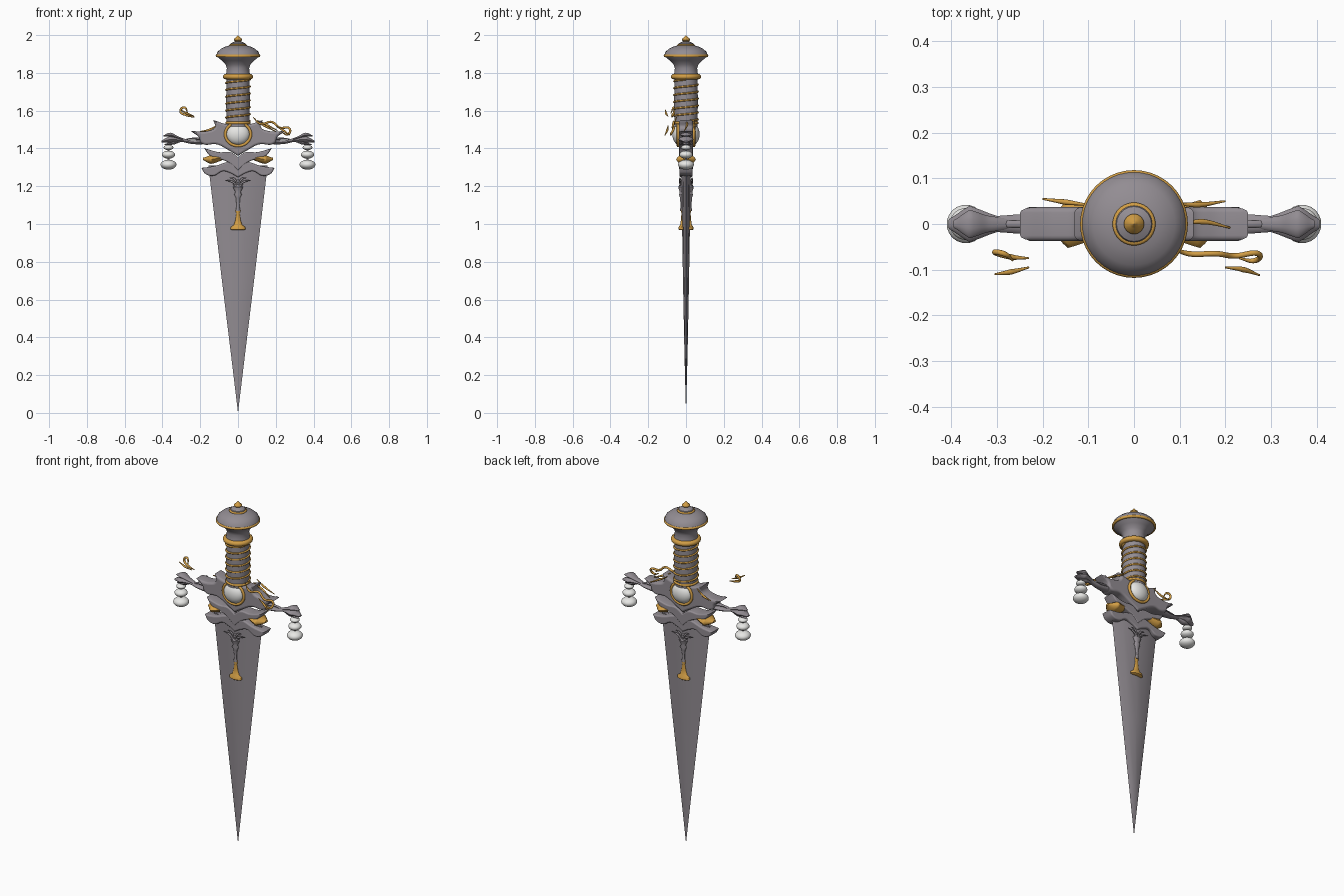
import bpy, bmesh, math
from mathutils import Matrix

cube = bpy.data.objects.get("Cube")
if cube:
    bpy.data.objects.remove(cube, do_unlink=True)


def material(name, rgb):
    m = bpy.data.materials.new(name)
    m.use_nodes = True
    m.diffuse_color = (*rgb, 1)
    m.node_tree.nodes["Principled BSDF"].inputs["Base Color"].default_value = (*rgb, 1)
    return m


STEEL = material("grey steel", (0.29, 0.265, 0.29))
GOLD = material("warm gold", (0.64, 0.34, 0.06))
PEARL = material("pearl white", (0.8, 0.8, 0.78))


def finish(name, mesh, mat, mirror="", angle=40):
    """Link a mesh, colour it, mirror it over world axes and shade it."""
    mesh.materials.clear()
    mesh.materials.append(mat)
    ob = bpy.data.objects.new(name, mesh)
    bpy.context.collection.objects.link(ob)
    if mirror:
        mod = ob.modifiers.new("Mirror", "MIRROR")
        mod.use_axis = ["X" in mirror, "Y" in mirror, False]
        mod.use_mirror_merge = False
    bpy.ops.object.select_all(action="DESELECT")
    ob.select_set(True)
    bpy.context.view_layer.objects.active = ob
    bpy.ops.object.shade_smooth_by_angle(angle=math.radians(angle))
    return ob


def lathe(name, profile, mat, center=(0, 0), squash=1, mirror="", segs=40):
    """Spin (radius, z) pairs about a vertical axis."""
    bm = bmesh.new()
    rings = []
    for r, z in profile:
        angles = [2 * math.pi * i / segs for i in range(segs)]
        rings.append([bm.verts.new((center[0] + r * math.cos(a),
                                    center[1] + r * squash * math.sin(a), z)) for a in angles])
    for low, high in zip(rings, rings[1:]):
        for i in range(segs):
            j = (i + 1) % segs
            bm.faces.new((low[i], low[j], high[j], high[i]))
    bm.faces.new(rings[0][::-1])
    bm.faces.new(rings[-1])
    bmesh.ops.remove_doubles(bm, verts=bm.verts, dist=1e-6)
    bmesh.ops.recalc_face_normals(bm, faces=bm.faces)
    me = bpy.data.meshes.new(name)
    bm.to_mesh(me)
    bm.free()
    return finish(name, me, mat, mirror)


def ball(name, loc, size, mat, mirror=""):
    bm = bmesh.new()
    bmesh.ops.create_uvsphere(bm, u_segments=28, v_segments=16, radius=1,
                              matrix=Matrix.Translation(loc) @ Matrix.Diagonal((*size, 1)))
    me = bpy.data.meshes.new(name)
    bm.to_mesh(me)
    bm.free()
    return finish(name, me, mat, mirror)


def curve_mesh(name, cu):
    ob = bpy.data.objects.new(name, cu)
    bpy.context.collection.objects.link(ob)
    bpy.context.view_layer.update()
    me = bpy.data.meshes.new_from_object(ob.evaluated_get(bpy.context.evaluated_depsgraph_get()))
    bpy.data.objects.remove(ob)
    me.name = name
    return me


def spline(cu, points, sharp=(), radii=None, cyclic=False):
    sp = cu.splines.new("BEZIER")
    sp.bezier_points.add(len(points) - 1)
    for i, (bp, co) in enumerate(zip(sp.bezier_points, points)):
        bp.co = co
        bp.radius = radii[i] if radii else 1
    for i, bp in enumerate(sp.bezier_points):
        bp.handle_left_type = bp.handle_right_type = "VECTOR" if i in sharp else "AUTO"
    sp.use_cyclic_u = cyclic


def tube(name, points, radii, mat, mirror="", depth=1, cyclic=False, y=0):
    """Sweep a round section along points; depth stretches it in y before moving by y."""
    cu = bpy.data.curves.new(name, "CURVE")
    cu.dimensions = "3D"
    cu.bevel_depth = 1
    cu.bevel_resolution = 3
    cu.resolution_u = 8
    cu.use_fill_caps = True
    if not isinstance(radii, (list, tuple)):
        radii = [radii] * len(points)
    spline(cu, points, (), radii, cyclic)
    me = curve_mesh(name, cu)
    me.transform(Matrix.Translation((0, y, 0)) @ Matrix.Diagonal((1, depth, 1, 1)))
    return finish(name, me, mat, mirror, 60)


def plate(name, half, tips, depth, bevel, mat):
    """Symmetrical thick plate from the +x half outline, running top centre to bottom centre."""
    last = len(half) - 1
    pts = half + [(-x, z) for x, z in half[-2:0:-1]]
    sharp = set(tips) | {2 * last - t for t in tips}
    cu = bpy.data.curves.new(name, "CURVE")
    cu.dimensions = "2D"
    cu.fill_mode = "BOTH"
    cu.extrude = depth - bevel
    cu.bevel_depth = bevel
    cu.bevel_resolution = 3
    cu.offset = -bevel * 0.7
    cu.resolution_u = 8
    spline(cu, [(x, z, 0) for x, z in pts], sharp, None, True)
    me = curve_mesh(name, cu)
    me.transform(Matrix.Rotation(math.pi / 2, 4, "X"))
    return finish(name, me, mat)


# Blade: lens section narrowing straight to the tip
bm = bmesh.new()
section = [(1, 0), (0.6, 0.65), (0, 1), (-0.6, 0.65), (-1, 0), (-0.6, -0.65), (0, -1), (0.6, -0.65)]
rings = [[bm.verts.new((x * w, y * t, z)) for x, y in section]
         for z, w, t in ((1.31, 0.157, 0.026), (0.7, 0.085, 0.016), (0.3, 0.036, 0.008))]
tip = bm.verts.new((0, 0, 0))
for i in range(8):
    j = (i + 1) % 8
    for a, b in zip(rings, rings[1:]):
        bm.faces.new((a[i], a[j], b[j], b[i]))
    bm.faces.new((rings[-1][i], rings[-1][j], tip))
bm.faces.new(rings[0])
bmesh.ops.recalc_face_normals(bm, faces=bm.faces)
me = bpy.data.meshes.new("blade")
bm.to_mesh(me)
bm.free()
finish("blade", me, STEEL, "", 30)

# Grip, spiral wire and collars
lathe("grip", [(0.058, 1.48), (0.061, 1.54), (0.063, 1.66), (0.059, 1.79)], STEEL)
turns, steps = 6, 12
tube("grip_wire", [(0.063 * math.cos(t * 2 * math.pi / steps), 0.063 * math.sin(t * 2 * math.pi / steps),
                    1.545 + 0.22 * t / (turns * steps)) for t in range(turns * steps + 1)], 0.005, GOLD)


def ring(name, radius, z, thick, height=1):
    prof = [(radius + thick * math.cos(a), z + height * thick * math.sin(a))
            for a in [math.pi * k / 6 - math.pi / 2 for k in range(7)]]
    lathe(name, [(radius - thick, prof[0][1])] + prof + [(radius - thick, prof[-1][1])], GOLD)


ring("base_collar", 0.06, 1.535, 0.007)
ring("grip_collar", 0.066, 1.78, 0.014)

# Pommel
lathe("pommel", [(0.066, 1.78), (0.062, 1.80), (0.059, 1.825), (0.066, 1.845), (0.085, 1.865), (0.108, 1.883),
                 (0.115, 1.892), (0.108, 1.912), (0.09, 1.928), (0.062, 1.941), (0.043, 1.945), (0.038, 1.957),
                 (0.024, 1.964), (0.012, 1.968)], STEEL)
ring("pommel_rim", 0.112, 1.89, 0.006, 1.2)
ring("pommel_cap_ring", 0.041, 1.946, 0.006)
lathe("pommel_finial", [(0.01, 1.962), (0.014, 1.967), (0.022, 1.974), (0.02, 1.981), (0.01, 1.988),
                        (0.006, 1.994), (0.0005, 2.0)], GOLD)

# Guard body with horned shoulders
plate("guard_body", [(0, 1.53), (0.06, 1.525), (0.125, 1.545), (0.118, 1.512), (0.165, 1.488), (0.238, 1.488),
                     (0.205, 1.462), (0.19, 1.43), (0.11, 1.425), (0.05, 1.395), (0, 1.365)],
      (2, 5, 10), 0.037, 0.012, STEEL)

# Guard arms and their leaf ends
tube("guard_arm", [(0.16, 0, 1.438), (0.24, 0, 1.433), (0.30, 0, 1.443), (0.36, 0, 1.447), (0.405, 0, 1.436)],
     [0.016, 0.01, 0.008, 0.018, 0.005], STEEL, "X", 2.2)
tube("arm_upper_leaf", [(0.27, 0, 1.442), (0.32, 0, 1.458), (0.36, 0, 1.472), (0.395, 0, 1.466)],
     [0.004, 0.007, 0.012, 0.003], STEEL, "X", 2.6)
tube("arm_twig", [(0.2, 0, 1.45), (0.25, 0, 1.452), (0.3, 0, 1.44), (0.34, 0, 1.43), (0.39, 0, 1.42)],
     [0.008, 0.004, 0.004, 0.01, 0.003], STEEL, "X", 2)

# Hanging pearls
for label, z, r, h in (("top", 1.405, 0.026, 0.014), ("middle", 1.367, 0.035, 0.021), ("bottom", 1.314, 0.042, 0.026)):
    ball(label + "_pearl", (0.368, 0, z), (r, r, h), PEARL, "X")
lathe("pearl_pin", [(0.006, 1.29), (0.006, 1.44)], STEEL, (0.368, 0), 1, "X", 12)

# Central gems with gold bezels
ball("gem", (0, 0.036, 1.475), (0.062, 0.036, 0.056), PEARL, "Y")
loop = [2 * math.pi * k / 16 for k in range(16)]
tube("gem_bezel", [(0.067 * math.cos(a), -0.042, 1.475 + 0.061 * math.sin(a)) for a in loop],
     0.0075, GOLD, "Y", 1, True)

# Winged crest over the blade root
plate("upper_crest", [(0, 1.352), (0.04, 1.378), (0.10, 1.378), (0.175, 1.398), (0.145, 1.362), (0.09, 1.345),
                      (0.045, 1.325), (0, 1.285)], (0, 3, 7), 0.036, 0.007, STEEL)
plate("lower_crest", [(0, 1.335), (0.06, 1.325), (0.12, 1.305), (0.19, 1.295), (0.172, 1.268), (0.13, 1.258),
                      (0.08, 1.282), (0.04, 1.272), (0, 1.25)], (3, 8), 0.034, 0.008, STEEL)
tube("crest_teardrop", [(0.045, 0, 1.362), (0.09, 0, 1.352), (0.145, 0, 1.342), (0.185, 0, 1.345)],
     [0.005, 0.017, 0.025, 0.006], GOLD, "X", 2.1)

# Blade ornament: leaf fan, steel stem and gold trumpet on both faces
for label, x, z in (("outer", 0.07, 1.232), ("middle", 0.045, 1.246), ("inner", 0.03, 1.212)):
    tube(label + "_fan_leaf", [(0, 0, 1.2), (x * 0.45, 0, z - 0.008), (x, 0, z)],
         [0.003, 0.006, 0.001], STEEL, "XY", 0.8, False, 0.032)
lathe("ornament_stem", [(0.004, 1.235), (0.01, 1.21), (0.026, 1.197), (0.022, 1.185), (0.014, 1.17), (0.02, 1.155),
                        (0.012, 1.14), (0.008, 1.10), (0.011, 1.07)], STEEL, (0, 0.024), 0.65, "Y", 20)
lathe("ornament_trumpet", [(0.009, 1.085), (0.013, 1.07), (0.009, 1.055), (0.014, 1.02), (0.022, 0.995),
                           (0.038, 0.984), (0.04, 0.972), (0.03, 0.968)], GOLD, (0, 0.02), 0.5, "Y", 20)

# Gold vines around the guard
vines = {
    "left_curl": [(-0.23, -0.075, 1.565), (-0.27, -0.072, 1.575), (-0.305, -0.062, 1.598), (-0.285, -0.065, 1.617),
                  (-0.265, -0.08, 1.585)],
    "left_tendril": [(-0.23, -0.095, 1.57), (-0.27, -0.105, 1.585), (-0.305, -0.11, 1.605)],
    "right_vine": [(0.08, -0.05, 1.565), (0.12, -0.065, 1.53), (0.18, -0.065, 1.54), (0.22, -0.07, 1.51),
                   (0.272, -0.065, 1.505), (0.265, -0.08, 1.475), (0.23, -0.075, 1.485)],
    "right_tendril": [(0.2, -0.095, 1.52), (0.24, -0.1, 1.495), (0.275, -0.112, 1.47)],
    "shoulder_vine": [(0.1, 0, 1.55), (0.15, 0.005, 1.525), (0.21, -0.008, 1.495)],
    "back_right_vine": [(0.09, 0.045, 1.55), (0.14, 0.042, 1.52), (0.2, 0.05, 1.49)],
    "back_left_vine": [(-0.2, 0.055, 1.49), (-0.15, 0.048, 1.5), (-0.1, 0.042, 1.53)],
}
for label, pts in vines.items():
    tube(label, pts, [0.002] + [0.006] * (len(pts) - 2) + [0.002], GOLD)
